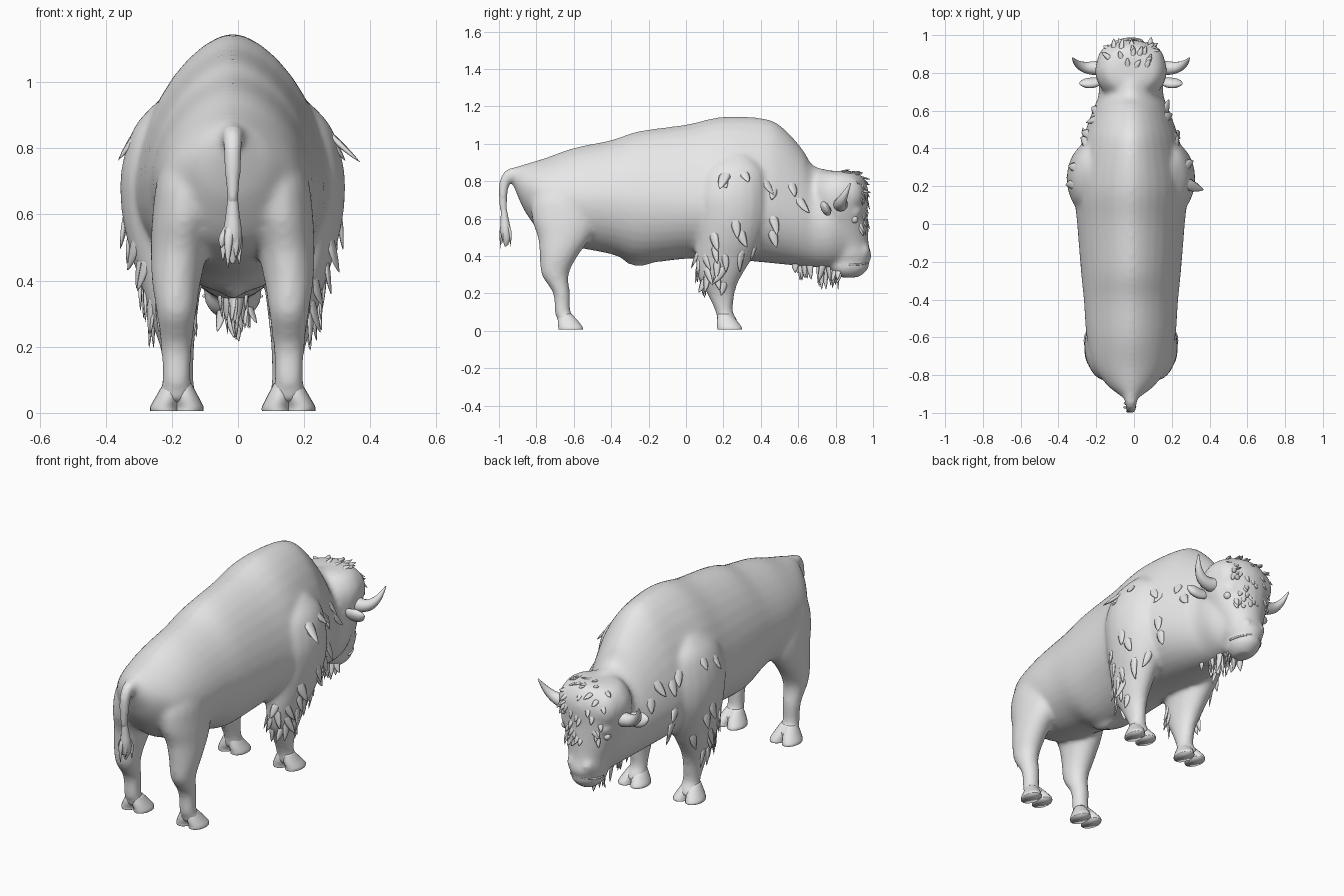
import bpy, bmesh, math, random
from mathutils import Vector
from mathutils.bvhtree import BVHTree

random.seed(4)
cube = bpy.data.objects.get("Cube")
if cube:
    bpy.data.objects.remove(cube, do_unlink=True)

CENTRE_X = -0.016
GREY = (0.8, 0.8, 0.8, 1.0)
grey = bpy.data.materials.new("plain grey")
grey.use_nodes = True
grey.diffuse_color = GREY
grey.node_tree.nodes["Principled BSDF"].inputs["Base Color"].default_value = GREY


def finish(bm, name):
    """Turn a bmesh into a smooth shaded object."""
    bmesh.ops.recalc_face_normals(bm, faces=bm.faces)
    for face in bm.faces:
        face.smooth = True
    mesh = bpy.data.meshes.new(name)
    bm.to_mesh(mesh)
    bm.free()
    mesh.materials.append(grey)
    ob = bpy.data.objects.new(name, mesh)
    ob.location.x = CENTRE_X
    bpy.context.collection.objects.link(ob)
    return ob


def smooth_rows(rows, steps=4):
    """Catmull-Rom interpolation of rows of numbers."""
    out = []
    last = len(rows) - 1
    for i in range(last):
        a, b, c, d = (rows[min(max(k, 0), last)] for k in range(i - 1, i + 3))
        for s in range(steps):
            t = s / steps
            out.append([q + t / 2 * (r - p + t * (2 * p - 5 * q + 4 * r - w + t * (3 * (q - r) + w - p)))
                        for p, q, r, w in zip(a, b, c, d)])
    return out + [list(rows[last])]


def skin(bm, rings):
    """Bridge rings of points and cap both ends."""
    loops = [[bm.verts.new(p) for p in ring] for ring in rings]
    n = len(loops[0])
    for a, b in zip(loops, loops[1:]):
        for i in range(n):
            bm.faces.new((a[i], a[(i + 1) % n], b[(i + 1) % n], b[i]))
    bm.faces.new(loops[0][::-1])
    bm.faces.new(loops[-1])


def angles(n):
    return [2 * math.pi * i / n for i in range(n)]


def trunk(bm, rows):
    """Upright sections along y: y, top, bottom, half width, widest height."""
    rings = []
    for y, top, low, w, mid in smooth_rows(rows):
        ring = []
        for a in angles(36):
            c, s = math.cos(a), math.sin(a)
            if s > 0:  # the back is narrower than an ellipse
                ring.append((w * c * abs(c) ** .17, y, mid + (top - mid) * s ** 1.17))
            else:
                ring.append((w * c, y, mid + (mid - low) * s))
        rings.append(ring)
    skin(bm, rings)


def column(bm, rows, side=1):
    """Level sections along z: z, centre x, centre y, x radius, y radius."""
    skin(bm, [[(side * (cx + rx * math.cos(a)), cy + ry * math.sin(a), z) for a in angles(20)]
              for z, cx, cy, rx, ry in smooth_rows(rows)])


def sweep(bm, rows, normal=(0, 1, 0), flat=1.0, sides=12, steps=4):
    """Tube along x, y, z, radius rows, flattened towards a normal."""
    pts = smooth_rows(rows, steps)
    rings = []
    for i, row in enumerate(pts):
        tangent = Vector(pts[min(i + 1, len(pts) - 1)][:3]) - Vector(pts[max(i - 1, 0)][:3])
        u = tangent.cross(Vector(normal)).normalized()
        v = u.cross(tangent).normalized() * flat
        rings.append([Vector(row[:3]) + (u * math.cos(a) + v * math.sin(a)) * row[3] for a in angles(sides)])
    skin(bm, rings)


def ball(bm, centre, radius, stretch=(1, 1, 1)):
    made = bmesh.ops.create_uvsphere(bm, u_segments=16, v_segments=10, radius=radius)
    bmesh.ops.scale(bm, vec=stretch, verts=made["verts"])
    bmesh.ops.translate(bm, vec=centre, verts=made["verts"])


# Body, head, legs and tail root, blended into one skin
bm = bmesh.new()
trunk(bm, [(-.93, .87, .8, .03, .83), (-.9, .88, .72, .07, .79), (-.85, .895, .62, .13, .76),
           (-.75, .925, .5, .2, .72), (-.6, .978, .45, .235, .7), (-.4, 1.02, .41, .25, .7),
           (-.25, 1.068, .362, .265, .69), (0, 1.103, .385, .285, .68), (.2, 1.145, .385, .3, .67),
           (.42, 1.135, .365, .262, .65), (.52, 1.085, .355, .232, .63), (.62, .975, .345, .195, .6),
           (.68, .885, .34, .172, .58), (.78, .855, .34, .165, .58), (.88, .8, .36, .12, .58)])
column(bm, [(.855, 0, .81, .06, .07), (.835, 0, .815, .14, .12), (.76, 0, .812, .188, .162),
            (.66, 0, .81, .183, .162), (.56, 0, .825, .15, .148), (.46, 0, .86, .11, .118),
            (.4, 0, .873, .098, .122), (.365, 0, .875, .085, .104), (.34, 0, .872, .086, .108),
            (.31, 0, .87, .07, .087), (.285, 0, .87, .04, .05)])
sweep(bm, [(0, -.8, .8, .085), (0, -.88, .82, .055), (0, -.935, .838, .036), (0, -.968, .8, .03),
           (0, -.978, .72, .026), (0, -.974, .62, .02)], normal=(1, 0, 0))
for s in (1, -1):
    # shoulder mass running into the foreleg
    column(bm, [(.94, .205, .27, .025, .06), (.86, .2, .25, .1, .165), (.73, .195, .24, .143, .2),
                (.6, .195, .24, .14, .195), (.48, .19, .225, .118, .175), (.38, .185, .2, .09, .15),
                (.28, .178, .178, .07, .112), (.2, .168, .186, .052, .075), (.1, .162, .205, .044, .047),
                (.06, .165, .22, .055, .055), (.03, .165, .225, .055, .055)], s)
    # thigh and hind leg
    column(bm, [(.82, .11, -.62, .06, .1), (.72, .125, -.65, .1, .17), (.6, .143, -.645, .1, .18),
                (.5, .16, -.65, .088, .143), (.4, .17, -.68, .075, .102), (.3, .17, -.7, .06, .073),
                (.2, .17, -.665, .048, .046), (.1, .17, -.66, .044, .043), (.06, .17, -.635, .055, .053),
                (.03, .17, -.63, .055, .053)], s)
    # brow ridge over the eye and nostril swelling
    ball(bm, (s * .12, .9, .635), .035, (.9, 1.1, .7))
    ball(bm, (s * .048, .955, .43), .03)
    # side of the forehead
    ball(bm, (s * .09, .86, .73), .1, (.9, .95, 1.1))
ball(bm, (0, -.25, .39), .045, (.9, 2, 1))
body = finish(bm, "body")
blend = body.modifiers.new("blend", "REMESH")
blend.mode = "VOXEL"
blend.voxel_size = .012
blend.use_smooth_shade = True
relax = body.modifiers.new("relax", "SMOOTH")
relax.factor = .5
relax.iterations = 14

# Cloven hooves, two closely set toes on each foot
bm = bmesh.new()
for s in (1, -1):
    for y in (.23, -.62):
        for toe in (-1, 1):
            column(bm, [(.006, .169 + toe * .037, y + .004, .044, .066), (.02, .169 + toe * .037, y + .002, .043, .065),
                        (.05, .168 + toe * .026, y - .01, .038, .055), (.09, .167 + toe * .016, y - .025, .026, .034)], s)
finish(bm, "hooves")

# Horns and ears
bm = bmesh.new()
ears = bmesh.new()
for s in (1, -1):
    sweep(bm, [(s * .14, .83, .685, .042), (s * .19, .825, .675, .037), (s * .245, .83, .69, .029),
               (s * .285, .85, .73, .018), (s * .31, .88, .79, .003)])
    sweep(ears, [(s * .14, .765, .655, .02), (s * .19, .75, .65, .038), (s * .235, .745, .658, .038),
                 (s * .262, .742, .668, .02), (s * .272, .74, .672, .004)], normal=(0, 1, .5), flat=.6)
finish(bm, "horns")
finish(ears, "ears")

# Eyes and mouth edge
bm = bmesh.new()
for s in (1, -1):
    ball(bm, (s * .128, .9, .595), .02)
finish(bm, "eyes")
bm = bmesh.new()
sweep(bm, [(.087 * math.cos(a), .872 + .104 * math.sin(a), .368 - .015 * abs(math.cos(a)), .005)
           for a in angles(24)[:13]], normal=(0, 0, 1), steps=1, sides=8)
finish(bm, "lip")

# Hairy end of the tail
bm = bmesh.new()
sweep(bm, [(0, -.975, .66, .014), (0, -.97, .6, .021), (0, -.965, .54, .028), (0, -.96, .49, .022),
           (0, -.965, .45, .004)])
for x, y, end in ((-.03, -.95, .46), (.02, -.94, .45), (-.015, -.99, .44), (.01, -.98, .47), (-.035, -.97, .5)):
    sweep(bm, [(0, -.97, .59, .008), (x * .8, y, .53, .014), (x, y, end, .002)], flat=.6, sides=6)
finish(bm, "tail_tuft")

# Surface lookup so hair sits on the skin
bpy.context.view_layer.update()
tree = BVHTree.FromObject(body, bpy.context.evaluated_depsgraph_get())


def lock(bm, origin, aim, length, width, fall=(0, 0, -1), lift=.03):
    """One flattened tuft, sunk in the skin at its root, with a free tip."""
    point, normal, _, _ = tree.ray_cast(Vector(origin), Vector(aim).normalized())
    if point is None:
        return
    fall = Vector(fall) + Vector((random.uniform(-.2, .2), random.uniform(-.4, .4), 0))
    along = fall - normal * fall.dot(normal) * .7
    along = along.normalized() * length
    bend = along.cross(normal) * random.uniform(-.3, .3)
    rows = []
    for t, out, r in ((0, -.6, 1), (.3, -.1, 1.05), (.6, .35, .85), (.85, .75, .45), (1, 1, .05)):
        rows.append((*(point + along * t + bend * t * t + normal * lift * out), width * r))
    sweep(bm, rows, normal, .35, 6, 2)


# Shoulder tufts
bm = bmesh.new()
spots = [(.2, .84), (.3, .86), (.42, .82), (.47, .78), (.6, .72), (.56, .8), (.26, .6), (.29, .54),
         (.14, .53), (.46, .62), (.46, .54)]
for s in (1, -1):
    for y, z in spots:
        lock(bm, (s, y, z), (-s, 0, 0), random.uniform(.08, .11), .024, (0, .15, -1), .018)
lock(bm, (1, .22, .87), (-1, 0, 0), .15, .03, (.35, 0, -1), .035)
finish(bm, "shoulder_tufts")

# Shaggy foreleg hair, longest at the back and outside
bm = bmesh.new()
for s in (1, -1):
    for row, z in enumerate((.44, .36, .29)):
        for k in range(6):
            a = -2.2 + k * .45 + random.uniform(-.15, .15)
            way = Vector((s * math.cos(a), math.sin(a), 0))
            start = Vector((s * .175, .2, z + random.uniform(-.03, .03))) + way * (.25 if way.x * s > 0 else .15)
            lock(bm, start, -way, random.uniform(.08, .12) - row * .005, .018, lift=.012)
finish(bm, "foreleg_hair")

# Beard and throat hair
bm = bmesh.new()
for k in range(20):
    x, y = random.uniform(-.06, .06), random.uniform(.58, .83)
    reach = .09 - .4 * abs(y - .73) - .3 * abs(x)
    lock(bm, (x, y, 0), (0, 0, 1), max(reach, .03), .017, (0, -.1, -4), .01 + reach * .5)
finish(bm, "beard")

# Curls on the forehead and crown
bm = bmesh.new()
for k in range(32):
    x, z = random.uniform(-.12, .12), random.uniform(.54, .82)
    lock(bm, (x, 2, z), (0, -1, 0), random.uniform(.035, .055), .013, (x * 4, 0, -1), .011)
for k in range(14):
    x, y = random.uniform(-.12, .12), random.uniform(.82, .95)
    lock(bm, (x, y, 2), (0, 0, -1), random.uniform(.035, .055), .013, (x * 4, 1, 0), .008)
finish(bm, "crown_curls")
